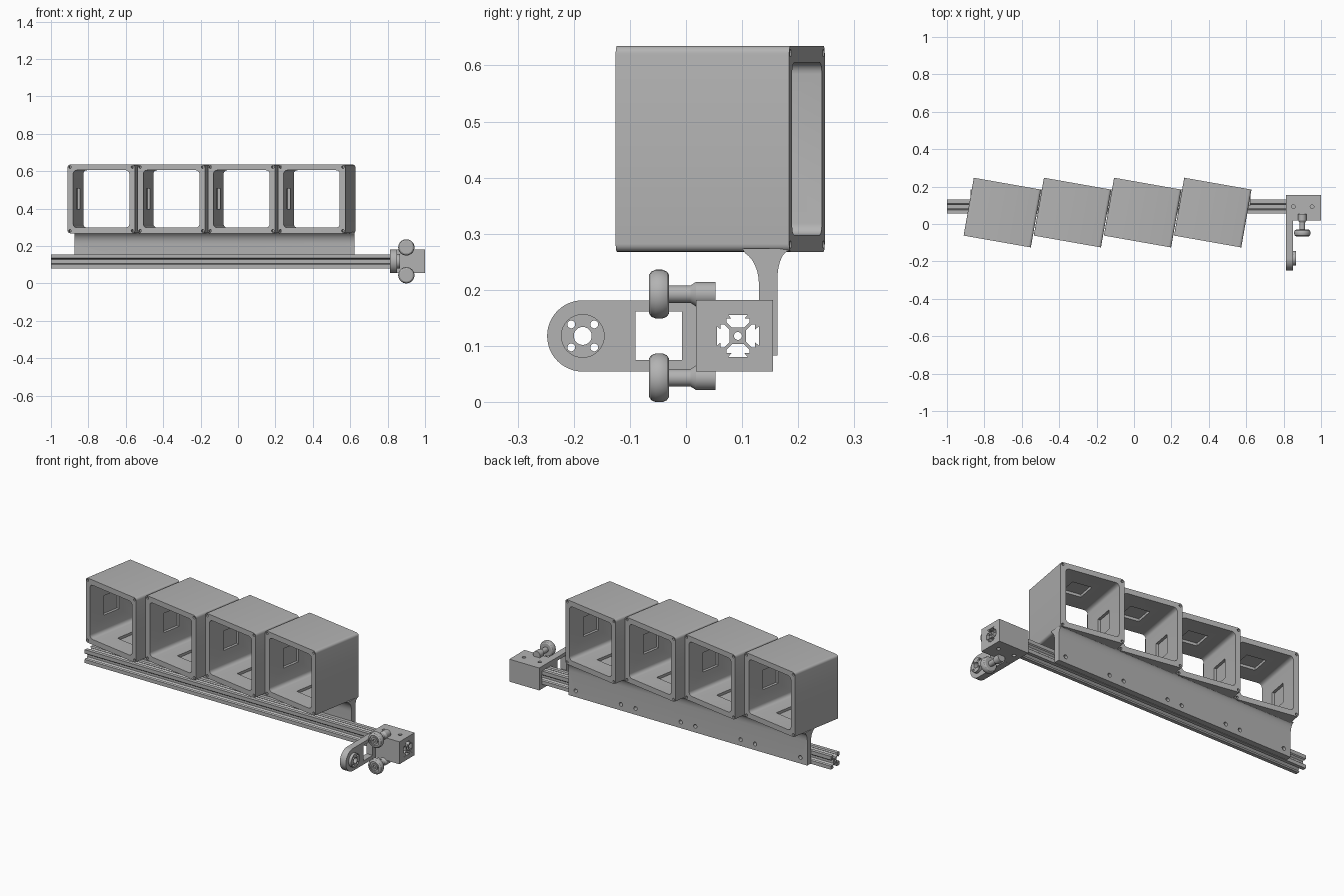
import bpy, bmesh, math
from mathutils import Matrix, Vector

cube = bpy.data.objects.get("Cube")
if cube:
    bpy.data.objects.remove(cube)

grey = bpy.data.materials.new("plain grey")
grey.use_nodes = True
COLOUR = (0.45, 0.45, 0.45, 1)
grey.diffuse_color = COLOUR
grey.node_tree.nodes["Principled BSDF"].inputs["Base Color"].default_value = COLOUR

# Axis frames: profile (u, v) and sweep direction w
ALONG_X = Matrix(((0, 0, 1), (1, 0, 0), (0, 1, 0))).to_4x4()   # u=y v=z
ALONG_Y = Matrix(((-1, 0, 0), (0, 0, 1), (0, 1, 0))).to_4x4()  # u=-x v=z
ALONG_Z = Matrix.Identity(4)


def finish(bm, name, smooth=True):
    bmesh.ops.recalc_face_normals(bm, faces=bm.faces)
    mesh = bpy.data.meshes.new(name)
    bm.to_mesh(mesh)
    bm.free()
    obj = bpy.data.objects.new(name, mesh)
    bpy.context.collection.objects.link(obj)
    mesh.materials.append(grey)
    if smooth:
        shade(obj)
    return obj


def shade(obj):
    bpy.ops.object.select_all(action='DESELECT')
    obj.select_set(True)
    bpy.context.view_layer.objects.active = obj
    bpy.ops.object.shade_smooth_by_angle(angle=math.radians(30))


def add_prism(bm, points, frame, start, end):
    """Sweep a closed profile from start to end along a frame's w axis."""
    a = [bm.verts.new(frame @ Vector((u, v, start))) for u, v in points]
    b = [bm.verts.new(frame @ Vector((u, v, end))) for u, v in points]
    bm.faces.new(a)
    bm.faces.new(b[::-1])
    for i in range(len(a)):
        j = (i + 1) % len(a)
        bm.faces.new((a[j], a[i], b[i], b[j]))


def prism(name, points, frame, start, end):
    bm = bmesh.new()
    add_prism(bm, points, frame, start, end)
    return finish(bm, name)


def arc(cu, cv, r, a0, a1, n):
    return [(cu + r * math.cos(math.radians(a0 + (a1 - a0) * i / n)),
             cv + r * math.sin(math.radians(a0 + (a1 - a0) * i / n))) for i in range(n + 1)]


def circle(cu, cv, r, n=24):
    return arc(cu, cv, r, 0, 360, n)[:-1]


def rect(u0, v0, u1, v1, r=0):
    if not r:
        return [(u0, v0), (u1, v0), (u1, v1), (u0, v1)]
    return (arc(u1 - r, v1 - r, r, 0, 90, 5) + arc(u0 + r, v1 - r, r, 90, 180, 5)
            + arc(u0 + r, v0 + r, r, 180, 270, 5) + arc(u1 - r, v0 + r, r, 270, 360, 5))


def cut(obj, shapes):
    """Subtract a list of (points, frame, start, end) prisms, one at a time."""
    for shape in shapes:
        tool = prism("cutter", *shape)
        mod = obj.modifiers.new("cut", 'BOOLEAN')
        mod.operation, mod.solver, mod.object = 'DIFFERENCE', 'EXACT', tool
        bpy.context.view_layer.objects.active = obj
        bpy.ops.object.modifier_apply(modifier=mod.name)
        bpy.data.objects.remove(tool)
    shade(obj)
    return obj


def lathe(name, profile, centre, n=32):
    """Turn (radius, y) points around an axis parallel to y."""
    bm = bmesh.new()
    verts = [bm.verts.new((r, y, 0)) for r, y in profile]
    edges = [bm.edges.new(p) for p in zip(verts, verts[1:])]
    bmesh.ops.spin(bm, geom=verts + edges, axis=(0, 1, 0), cent=(0, 0, 0),
                   angle=math.tau, steps=n, use_duplicate=False)
    bmesh.ops.remove_doubles(bm, verts=bm.verts, dist=1e-5)
    bmesh.ops.translate(bm, verts=bm.verts, vec=centre)
    return finish(bm, name)


# Slotted rail
RY, RZ, MM = 0.0925, 0.118, 0.00375
half = [(10, 10), (10, 4.6), (8.2, 3.1), (8.2, 5.5), (6.6, 5.5), (3.9, 2.8)]
side = half + [(x, -y) for x, y in half[:0:-1]]
profile = []
for turn in range(4):
    c, s = ((1, 0), (0, -1), (-1, 0), (0, 1))[turn]
    profile += [(RY + MM * (x * c - y * s), RZ + MM * (x * s + y * c)) for x, y in side]
rail = prism("slotted_rail", profile, ALONG_X, -1, 0.999)
cut(rail, [(circle(RY, RZ, 0.007), ALONG_X, -1.1, 1.1)])

# Open box with rounded corners, screw holes and shallow inner pockets
W, D, Z0, Z1, WALL = 0.1825, 0.157, 0.268, 0.635, 0.03
ZC = (Z0 + Z1) / 2
box = prism("box_1", rect(-W, Z0, W, Z1, 0.014), ALONG_Y, -D, D)
IN, P, K = W - WALL, 0.055, 0.015
cuts = [(rect(-IN, Z0 + WALL, IN, Z1 - WALL, 0.02), ALONG_Y, -1, 1),
        (rect(-P, -P, P, P), ALONG_Z, Z0 + K, Z1 - K),
        (rect(-P, ZC - P, P, ZC + P), ALONG_X, -W + K, W - K)]
for x in (-W + 0.013, W - 0.013):
    for z in (Z0 + 0.013, Z1 - 0.013):
        cuts += [(circle(x, z, 0.007, 12), ALONG_Y, s * D - 0.035, s * D + 0.035) for s in (-1, 1)]
cut(box, cuts)
box.rotation_euler.z = math.radians(-10)
PITCH = 0.375
box.location = (-0.704, 0.061, 0)
for i in range(1, 4):
    copy = box.copy()
    copy.name = f"box_{i + 1}"
    copy.location.x += PITCH * i
    bpy.context.collection.objects.link(copy)

# Mounting plate flaring into the box floors
Y0, Y1, TOP = 0.13, 0.163, 0.27
front_curve = [(Y0 - 0.04 + 0.04 * math.cos(a), TOP - 0.06 + 0.06 * math.sin(a))
               for a in [math.pi / 2 * i / 8 for i in range(8)]]
back_curve = [(Y1 + 0.022 - 0.022 * math.cos(a), TOP - 0.05 + 0.05 * math.sin(a))
              for a in [math.pi / 2 * i / 8 for i in range(9)]]
web = ([(Y0, 0.083), (Y1, 0.083)] + back_curve + [(Y1 + 0.022, 0.274), (Y0 - 0.03, 0.274)]
       + [p for p in front_curve[::-1] if p[0] > Y0 - 0.03])
plate = prism("mounting_plate", web, ALONG_X, -0.875, 0.622)
holes = []
for i in range(4):
    for s in (-1, 1):
        holes.append((circle(0.689 - PITCH * i + s * 0.142, RZ, 0.011, 16), ALONG_Y, 0.12, 0.2))
cut(plate, holes)

# End bracket: block around the rail, with a rounded arm
block = prism("bracket_block", rect(0.018, 0.055, 0.155, 0.182), ALONG_X, 0.812, 1)
H = 10 * MM
cut(block, [(rect(RY - H, RZ - H, RY + H, RZ + H), ALONG_X, 0.7, 1.1)]
    + [(circle(x, RY, 0.01, 16), ALONG_Z, 0, 0.3) for x in (0.852, 0.952)])

AY, AR = -0.184, 0.0635
arm = prism("bracket_arm", [(0.018, RZ - AR), (0.018, RZ + AR)] + arc(AY, RZ, AR, 90, 270, 24),
            ALONG_X, 0.812, 0.85)
hub_holes = [(circle(AY, RZ, 0.016), ALONG_X, 0.7, 0.95)]
for dy in (-0.0205, 0.0205):
    for dz in (-0.0205, 0.0205):
        hub_holes.append((circle(AY + dy, RZ + dz, 0.007, 16), ALONG_X, 0.7, 0.95))
cut(arm, [(rect(-0.09, 0.075, -0.007, 0.162), ALONG_X, 0.7, 0.95)] + hub_holes)
hub = prism("arm_hub", circle(AY, RZ, 0.039, 32), ALONG_X, 0.85, 0.866)
cut(hub, hub_holes)

# Wheels with axles and bosses
for name, z in (("upper", 0.1925), ("lower", 0.0435)):
    at = (0.9, 0, z)
    lathe(name + "_wheel", [(0, -0.058), (0.009, -0.058), (0.009, -0.066), (0.019, -0.066),
                            (0.019, -0.06), (0.029, -0.06), (0.029, -0.066), (0.034, -0.066),
                            (0.040, -0.062), (0.0435, -0.054), (0.0435, -0.042),
                            (0.040, -0.034), (0.034, -0.03), (0, -0.03)], at)
    lathe(name + "_axle", [(0, -0.035), (0.0155, -0.035), (0.0155, 0.008), (0.022, 0.018),
                           (0.022, 0.053), (0, 0.053)], at)
